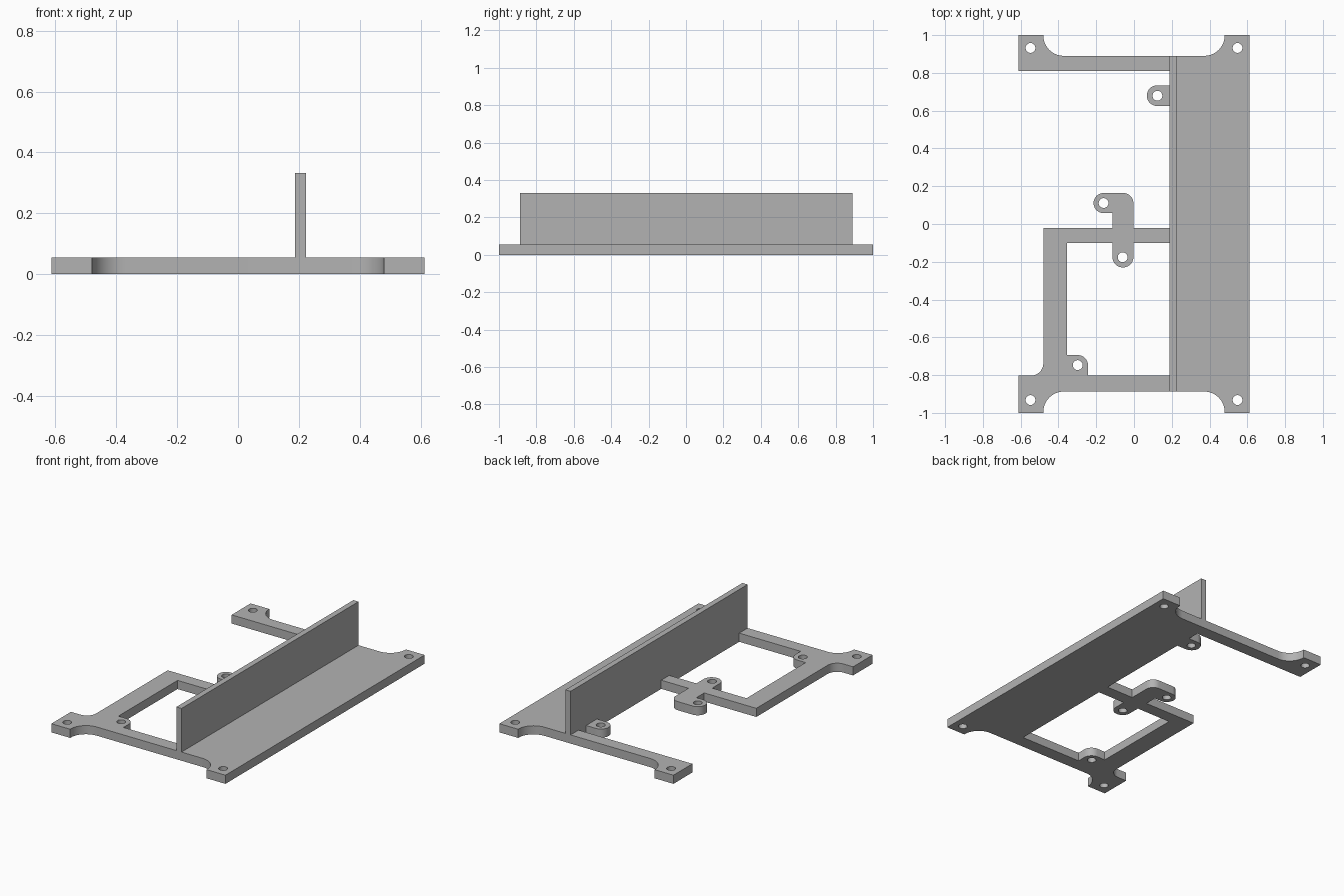
import bpy
import bmesh
import math
from mathutils import Vector

old = bpy.data.objects.get("Cube")
if old:
    bpy.data.objects.remove(old, do_unlink=True)

THICK = 0.055
WALL_TOP = 0.332
HALF_X = 0.612
WALL_X = 0.188
HOLE_R = 0.026

grey = bpy.data.materials.new("plain grey")
grey.use_nodes = True
GREY = (0.45, 0.45, 0.45, 1)
grey.diffuse_color = GREY
grey.node_tree.nodes["Principled BSDF"].inputs["Base Color"].default_value = GREY


def rounded(corners, steps=10):
    """Polygon from (x, y) or (x, y, radius) corners, with tangent arcs."""
    out = []
    count = len(corners)
    for i, c in enumerate(corners):
        p = Vector(c[:2])
        if len(c) == 2:
            out.append(p)
            continue
        a = (Vector(corners[i - 1][:2]) - p).normalized()
        b = (Vector(corners[(i + 1) % count][:2]) - p).normalized()
        r = c[2]
        centre = p + (a + b) * r
        for k in range(steps + 1):
            t = k / steps * math.pi / 2
            out.append(centre - b * r * math.cos(t) - a * r * math.sin(t))
    return out


def circle(x, y, r=HOLE_R, n=32):
    return [Vector((x + r * math.cos(math.tau * k / n),
                    y + r * math.sin(math.tau * k / n))) for k in range(n)]


def finish(obj):
    obj.data.materials.clear()
    obj.data.materials.append(grey)
    bpy.ops.object.select_all(action="DESELECT")
    obj.select_set(True)
    bpy.context.view_layer.objects.active = obj
    bpy.ops.object.shade_smooth_by_angle(angle=math.radians(30))


def extruded_plate(name, loops, height):
    """Fill the outline minus its inner loops, and give it thickness."""
    curve = bpy.data.curves.new(name, "CURVE")
    curve.dimensions = "2D"
    curve.fill_mode = "BOTH"
    curve.extrude = height / 2
    for loop in loops:
        spline = curve.splines.new("POLY")
        spline.points.add(len(loop) - 1)
        for point, v in zip(spline.points, loop):
            point.co = (v.x, v.y, 0, 1)
        spline.use_cyclic_u = True
    temp = bpy.data.objects.new(name + " curve", curve)
    bpy.context.collection.objects.link(temp)
    graph = bpy.context.evaluated_depsgraph_get()
    mesh = bpy.data.meshes.new_from_object(temp.evaluated_get(graph))
    bpy.data.objects.remove(temp, do_unlink=True)
    bm = bmesh.new()
    bm.from_mesh(mesh)
    bmesh.ops.translate(bm, verts=bm.verts, vec=(0, 0, height / 2))
    bmesh.ops.remove_doubles(bm, verts=bm.verts, dist=0.0002)
    bmesh.ops.recalc_face_normals(bm, faces=bm.faces)
    bm.to_mesh(mesh)
    bm.free()
    mesh.name = name
    obj = bpy.data.objects.new(name, mesh)
    bpy.context.collection.objects.link(obj)
    finish(obj)


# Outer edge of the frame: feet, arms, side tabs
outline = rounded([
    (-HALF_X, -1), (-0.48, -1), (-0.48, -0.887, 0.108),
    (0.48, -0.887, 0.108), (0.48, -1), (HALF_X, -1),
    (HALF_X, 1), (0.48, 1), (0.48, 0.89, 0.108),
    (-0.48, 0.89, 0.108), (-0.48, 1), (-HALF_X, 1),
    (-HALF_X, 0.81), (WALL_X, 0.81),
    # small tab beside the wall
    (WALL_X, 0.734), (0.068, 0.734, 0.054), (0.068, 0.625, 0.054), (WALL_X, 0.625),
    # hooked tab on the crossbar
    (WALL_X, -0.02), (-0.003, -0.02), (-0.003, 0.164, 0.054),
    (-0.214, 0.164, 0.0525), (-0.214, 0.058, 0.0525), (-0.114, 0.058),
    (-0.114, -0.02), (-0.48, -0.02), (-0.48, -0.803, 0.066), (-HALF_X, -0.803),
])

# Window in the frame, with two tabs reaching into it
window = rounded([
    (-0.355, -0.1), (-0.114, -0.1), (-0.114, -0.23, 0.055),
    (-0.003, -0.23, 0.055), (-0.003, -0.1), (WALL_X, -0.1),
    (WALL_X, -0.803), (-0.243, -0.803), (-0.243, -0.694, 0.055),
    (-0.355, -0.694),
])

# Screw holes in the feet and the tabs
holes = [circle(sx * 0.548, sy * 0.932) for sx in (-1, 1) for sy in (-1, 1)]
holes += [circle(x, y) for x, y in
          ((0.124, 0.679), (-0.161, 0.111), (-0.06, -0.176), (-0.298, -0.747))]

extruded_plate("base_frame", [outline, window] + holes, THICK)

# Upright wall along the plate
bpy.ops.mesh.primitive_cube_add(size=1)
wall = bpy.context.object
wall.name = "upright_wall"
size = Vector((0.036, 1.777, WALL_TOP - THICK))
for v in wall.data.vertices:
    v.co = Vector((v.co.x * size.x + WALL_X + size.x / 2,
                   v.co.y * size.y + 0.0015,
                   v.co.z * size.z + (WALL_TOP + THICK) / 2))
finish(wall)
